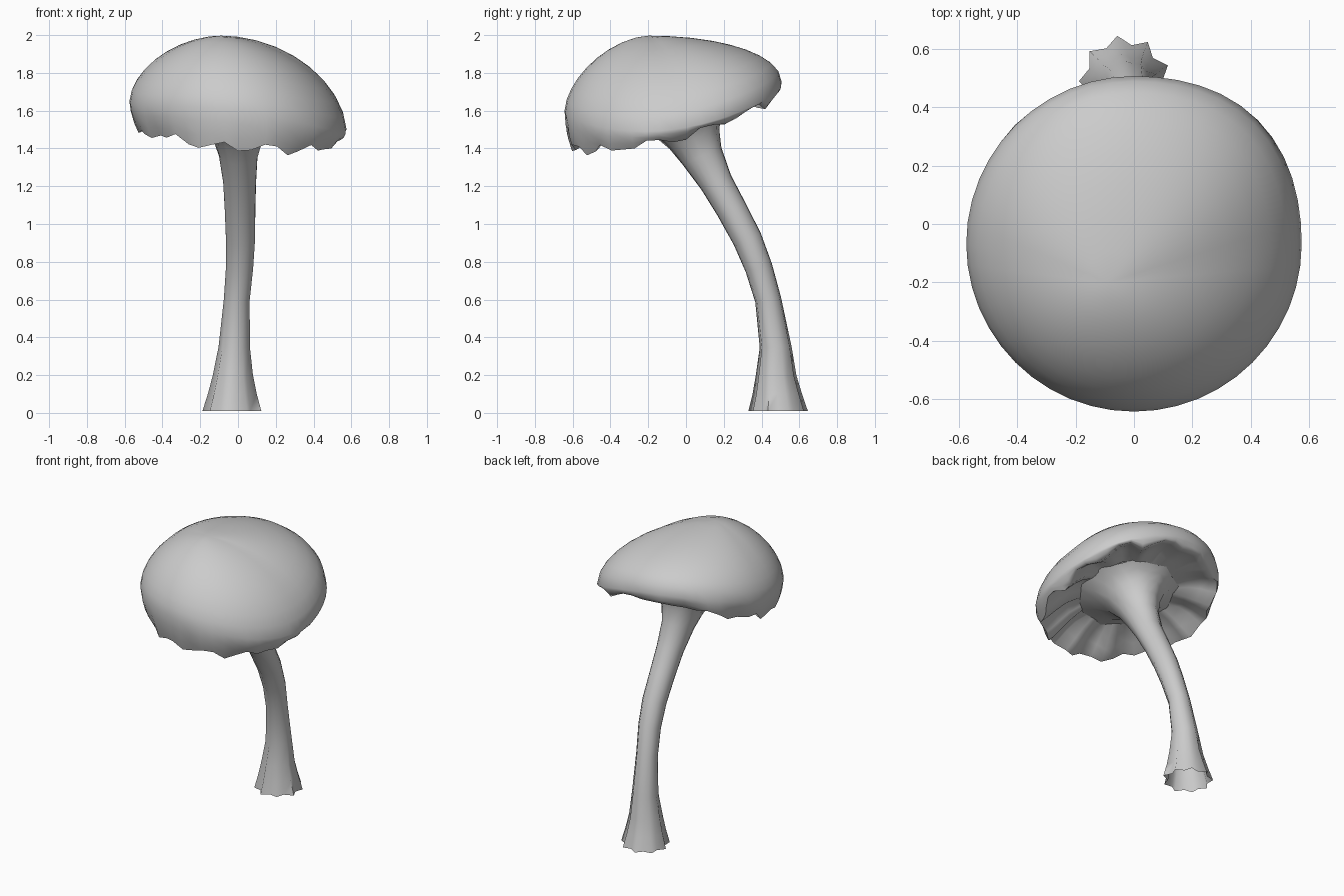
import bpy, bmesh, math, random
from mathutils import Vector

if "Cube" in bpy.data.objects:
    bpy.data.objects.remove(bpy.data.objects["Cube"])

random.seed(7)


def loft(name, rings, start=None, angle=50):
    """Skin a list of closed rings, optionally closing the start with a fan point."""
    bm = bmesh.new()
    vr = [[bm.verts.new(p) for p in r] for r in rings]
    n = len(vr[0])
    for a, b in zip(vr, vr[1:]):
        for i in range(n):
            j = (i + 1) % n
            bm.faces.new((a[i], a[j], b[j], b[i]))
    if start is not None:
        c = bm.verts.new(start)
        for i in range(n):
            bm.faces.new((vr[0][(i + 1) % n], vr[0][i], c))
    bmesh.ops.recalc_face_normals(bm, faces=bm.faces)
    me = bpy.data.meshes.new(name)
    bm.to_mesh(me)
    bm.free()
    ob = bpy.data.objects.new(name, me)
    bpy.context.collection.objects.link(ob)
    bpy.context.view_layer.objects.active = ob
    ob.select_set(True)
    bpy.ops.object.shade_smooth_by_angle(angle=math.radians(angle))
    ob.select_set(False)
    return ob


# Stem, open at the foot, flaring into the cap: x, y, z, radius, ring tilt (dz/dy), flute depth
STEM = [
    (-.03, .49, .01, .142, 0, .14),
    (-.028, .485, .10, .120, 0, .12),
    (-.025, .478, .20, .100, 0, .10),
    (-.018, .475, .35, .081, .05, .06),
    (-.005, .435, .60, .068, .2, .04),
    (.010, .385, .77, .072, .35, .03),
    (.015, .325, .92, .077, .45, .03),
    (.012, .240, 1.08, .081, .5, .02),
    (.010, .160, 1.22, .087, .5, .02),
    (.003, .085, 1.36, .102, .45, .02),
    (.0, .045, 1.45, .130, .4, .03),
    (.0, .01, 1.525, .175, .32, .05),
    (.0, -.03, 1.575, .235, .25, .06),
    (.0, -.068, 1.605, .31, .22, .05),
]
N = 18
flute = [(1 if i % 2 else -1) * random.uniform(.6, 1.1) for i in range(N)]
rings = []
for x, y, z, r, tilt, depth in STEM:
    ring = []
    for i in range(N):
        a = math.tau * i / N
        rr = r * (1 + depth * flute[i])
        dy = rr * math.sin(a)
        sq = 1 / math.sqrt(1 + tilt * tilt) if z < 1.3 else 1
        ring.append((x + rr * math.cos(a), y + dy * sq, z + dy * tilt * sq))
    rings.append(ring)
loft("stem", rings, angle=85)

# Cap: tilted dome, ragged curled rim, folded hollow underside
M = 48
APEX = Vector((-.09, -.2, 1.997))
CY = -.068
noise_z, noise_r = [], []
for i in range(M):
    fold = 1 if (i // 2) % 2 else -1
    noise_z.append(.015 * fold * random.uniform(.2, 1) + random.uniform(-.012, .012))
    noise_r.append(.014 * fold * random.uniform(.2, 1) + random.uniform(-.010, .010))


def outline(i):
    a = math.tau * i / M
    c, s = math.cos(a), math.sin(a)
    r = .575 + (.025 * math.sin(2 * a) ** 2 if s > 0 and c > 0 else 0)
    widest = 1.575 - .075 * c + .075 * s + .1 * s * s
    rim = 1.478 - .03 * c + .145 * s + .065 * s * s
    if s < 0 and c < 0:  # the front left edge lifts a little
        rim += .05 * s * c
    return c, s, r, widest, rim


def dome_ring(u):
    ring = []
    for i in range(M):
        c, s, r, ze, _ = outline(i)
        p = 1.72 + (.35 * s if s > 0 else .06 * s)
        x = APEX.x + (r * c - APEX.x) * u
        y = APEX.y + (CY + r * s - APEX.y) * u
        ring.append((x, y, ze + (APEX.z - ze) * (1 - u ** p) ** (1 / p)))
    return ring


def skirt_ring(k, drop, ragged):
    ring = []
    for i in range(M):
        c, s, r, ze, zr = outline(i)
        k2 = k + (1 - k) * .4 * max(s, 0)
        rr = r * k2 + noise_r[i] * ragged
        z = ze + (zr - ze) * drop + noise_z[i] * ragged
        ring.append((rr * c, CY + rr * s, z))
    return ring


def under_ring(k, mix, ragged):
    ring = []
    for i in range(M):
        c, s, r, _, zr = outline(i)
        rr = r * k + noise_r[i] * ragged * .6
        y = CY + rr * s
        ceiling = 1.62 + .22 * y
        z = zr + (ceiling - zr) * mix + noise_z[i] * ragged
        ring.append((rr * c, y, z))
    return ring


rings = [dome_ring(u) for u in (.15, .32, .48, .62, .74, .84, .92, .975, 1)]
rings += [skirt_ring(.99, .35, .3), skirt_ring(.965, .7, .8), skirt_ring(.93, 1, 1.2)]
rings += [under_ring(.87, .18, 1.4), under_ring(.78, .5, 1.4), under_ring(.66, .82, 1.1),
          under_ring(.5, 1, .2)]
loft("cap", rings, start=APEX, angle=75)
